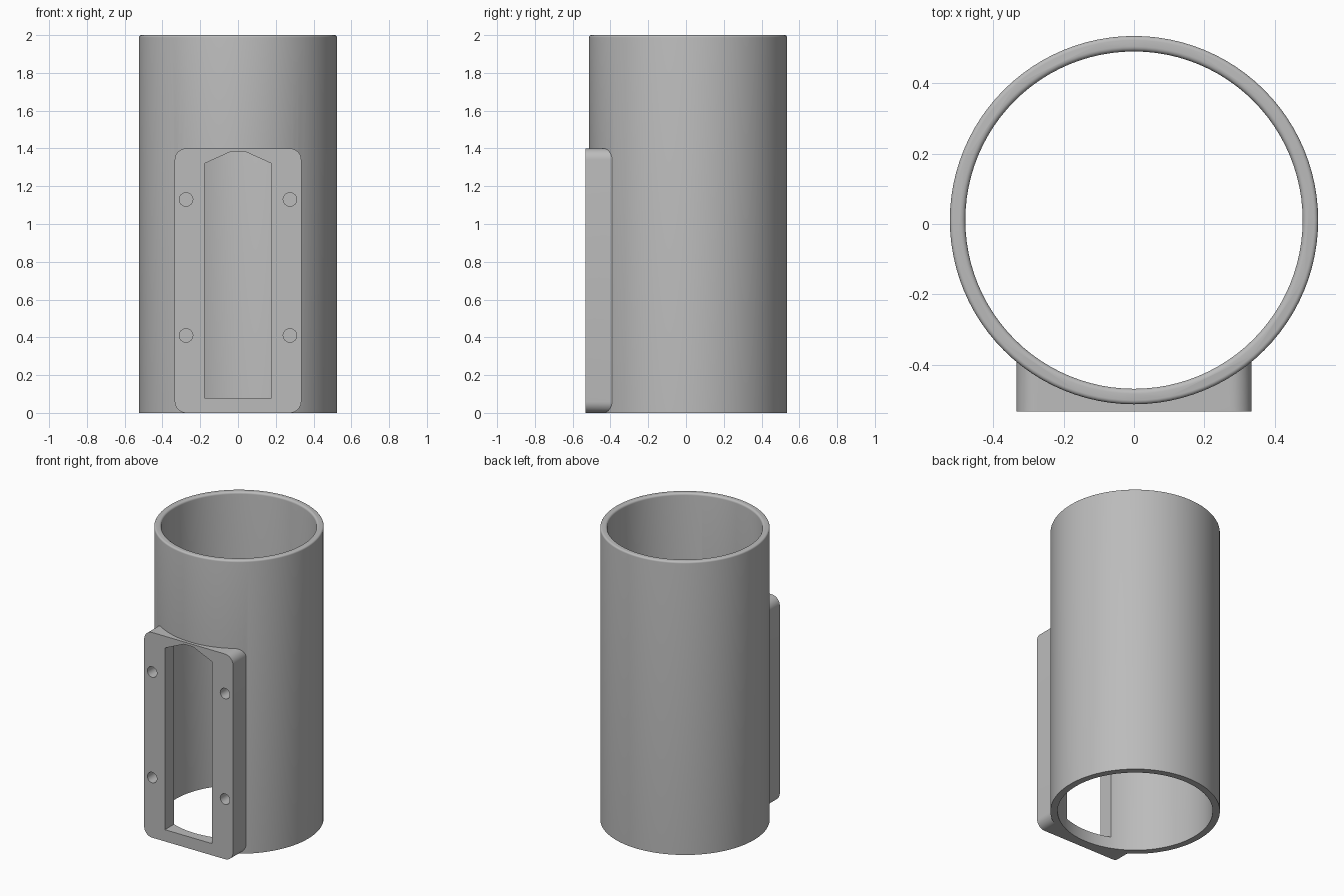
import bpy, bmesh, math

if "Cube" in bpy.data.objects:
    bpy.data.objects.remove(bpy.data.objects["Cube"])

CY = 0.011            # tube axis offset in y
R_OUT, R_IN = 0.524, 0.48
SEG = 96


def finish(name, bm):
    bmesh.ops.recalc_face_normals(bm, faces=bm.faces)
    mesh = bpy.data.meshes.new(name)
    bm.to_mesh(mesh)
    bm.free()
    obj = bpy.data.objects.new(name, mesh)
    bpy.context.collection.objects.link(obj)
    return obj


def lathe(name, profile):
    """Solid of revolution about the tube axis from (radius, z) points, capped."""
    bm = bmesh.new()
    rings = [[bm.verts.new((r * math.cos(2 * math.pi * i / SEG),
                            CY + r * math.sin(2 * math.pi * i / SEG), z))
              for i in range(SEG)] for r, z in profile]
    for a, b in zip(rings, rings[1:]):
        for i in range(SEG):
            j = (i + 1) % SEG
            bm.faces.new((a[i], a[j], b[j], b[i]))
    bm.faces.new(rings[0])
    bm.faces.new(rings[-1])
    return finish(name, bm)


def prism(name, outline, y0, y1):
    """Extrude an (x, z) outline along y."""
    bm = bmesh.new()
    face = bm.faces.new([bm.verts.new((x, y0, z)) for x, z in outline])
    ext = bmesh.ops.extrude_face_region(bm, geom=[face])
    bmesh.ops.translate(bm, vec=(0, y1 - y0, 0),
                        verts=[v for v in ext["geom"] if isinstance(v, bmesh.types.BMVert)])
    return finish(name, bm)


def arc(cx, cz, r, a0, a1, n):
    return [(cx + r * math.cos(math.radians(a0 + (a1 - a0) * i / n)),
             cz + r * math.sin(math.radians(a0 + (a1 - a0) * i / n))) for i in range(n + 1)]


def combine(target, other, operation):
    mod = target.modifiers.new(operation.title(), 'BOOLEAN')
    mod.operation, mod.solver, mod.object = operation, 'EXACT', other
    bpy.context.view_layer.objects.active = target
    bpy.ops.object.modifier_apply(modifier=mod.name)
    bpy.data.objects.remove(other, do_unlink=True)


# Tube body with rounded outer top rim
f = 0.012
holder = lathe("tube_holder", [(R_OUT, 0)] + arc(R_OUT - f, 2 - f, f, 0, 90, 5))

# Mounting plate with rounded corners
w, h, c = 0.335, 1.4, 0.06
plate = prism("mounting_plate",
              arc(w - c, c, c, -90, 0, 8) + arc(w - c, h - c, c, 0, 90, 8)
              + arc(c - w, h - c, c, 90, 180, 8) + arc(c - w, c, c, 180, 270, 8),
              -0.533, -0.2)
combine(holder, plate, 'UNION')

# Bore, flared by the rounded inner top rim
g = 0.014
bore = lathe("bore_cutter", [(R_IN, -0.1)] + arc(R_IN + g, 2 - g, g, 180, 90, 5)[:-1]
             + [(R_IN + g, 2.0), (R_IN + g, 2.1)])
combine(holder, bore, 'DIFFERENCE')

# Window with a peaked top
window = prism("window_cutter",
               [(-0.178, 0.08), (0.178, 0.08), (0.178, 1.32),
                (0.036, 1.384), (-0.036, 1.384), (-0.178, 1.32)], -0.7, -0.1)
combine(holder, window, 'DIFFERENCE')

# Blind screw holes
for x in (-0.275, 0.275):
    for z in (0.41, 1.13):
        hole = prism("hole_cutter", arc(x, z, 0.036, 0, 345, 23), -0.6, -0.43)
        combine(holder, hole, 'DIFFERENCE')

# Grey plastic
grey = bpy.data.materials.new("grey plastic")
grey.diffuse_color = (0.5, 0.5, 0.5, 1)
grey.use_nodes = True
grey.node_tree.nodes["Principled BSDF"].inputs["Base Color"].default_value = grey.diffuse_color
holder.data.materials.clear()
holder.data.materials.append(grey)

bpy.ops.object.select_all(action='DESELECT')
holder.select_set(True)
bpy.context.view_layer.objects.active = holder
bpy.ops.object.shade_smooth_by_angle(angle=math.radians(30))
